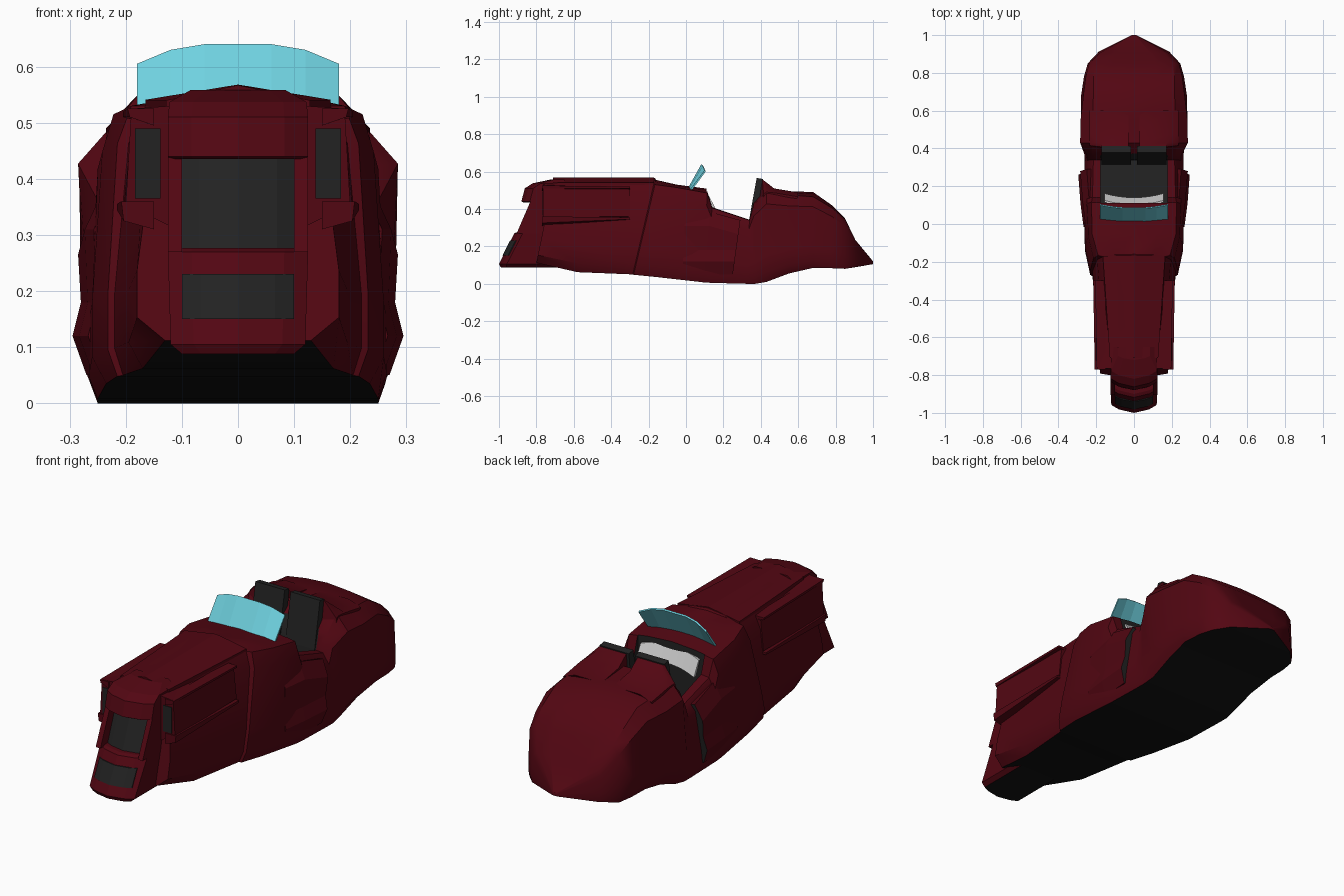
import bpy, bmesh

if "Cube" in bpy.data.objects:
    bpy.data.objects.remove(bpy.data.objects["Cube"])


def material(name, rgb):
    m = bpy.data.materials.new(name)
    m.diffuse_color = (*rgb, 1)
    m.use_nodes = True
    m.node_tree.nodes["Principled BSDF"].inputs["Base Color"].default_value = m.diffuse_color
    return m


RED = material("red_paint", (0.085, 0.002, 0.006))
BLACK = material("black_underside", (0.006, 0.006, 0.006))
DARK = material("dark_trim", (0.016, 0.016, 0.016))
GLASS = material("blue_glass", (0.16, 0.64, 0.74))
MATS = [RED, BLACK, DARK, GLASS]


def loft(name, rings, mat=0, strips=None, caps=None, smooth=0):
    """Skin closed rings; strips maps ring edge -> material, caps = end materials."""
    bm = bmesh.new()
    vs = [[bm.verts.new(p) for p in r] for r in rings]
    n = len(rings[0])
    for a, b in zip(vs, vs[1:]):
        for i in range(n):
            j = (i + 1) % n
            f = bm.faces.new((a[i], a[j], b[j], b[i]))
            f.material_index = (strips or {}).get(i, mat)
    for ring, m in zip((vs[0], vs[-1]), caps or (mat, mat)):
        bm.faces.new(ring).material_index = m
    bmesh.ops.recalc_face_normals(bm, faces=bm.faces)
    me = bpy.data.meshes.new(name)
    bm.to_mesh(me)
    bm.free()
    for m in MATS:
        me.materials.append(m)
    ob = bpy.data.objects.new(name, me)
    bpy.context.collection.objects.link(ob)
    if smooth:
        shade(ob, smooth)
    return ob


def shade(ob, angle):
    bpy.ops.object.select_all(action='DESELECT')
    ob.select_set(True)
    bpy.context.view_layer.objects.active = ob
    bpy.ops.object.shade_smooth_by_angle(angle=angle)


def body_ring(yb, yt, zb, zt, ws, zs, wu, wl, wb):
    """Symmetric cross-section, sheared from yb at the bottom to yt at the top."""
    h = zs - zb
    half = [(ws * 0.55, zt - (zt - zs) * 0.35), (ws, zs), (wu, zs - h * 0.14),
            (wl, zb + h * 0.3), (wl, zb + h * 0.1), (wb, zb)]
    pts = [(0, zt)] + half + [(-x, z) for x, z in reversed(half)]
    return [(x, yb + (yt - yb) * (z - zb) / (zt - zb), z) for x, z in pts]


# main body shell, black belly, stepped cowl and boat tail
sections = [
    (-0.80, -0.71, .112, .555, .125, .525, .15, .18, .13),
    (-0.58, -0.55, .062, .565, .135, .53, .165, .195, .17),
    (-0.285, -0.165, .05, .565, .165, .53, .195, .22, .205),
    (-0.28, -0.16, .048, .555, .19, .53, .215, .232, .215),
    (-0.15, -0.05, .035, .53, .222, .515, .242, .26, .235),
    (0.09, 0.115, .008, .508, .225, .485, .25, .265, .25),
    (0.13, 0.14, .005, .42, .22, .405, .25, .265, .25),
    (0.32, 0.34, 0, .35, .215, .34, .25, .262, .25),
    (0.37, 0.36, 0, .45, .22, .42, .25, .262, .25),
    (0.43, 0.43, .01, .505, .225, .495, .285, .272, .245),
    (0.55, 0.55, .055, .495, .22, .475, .283, .28, .25),
    (0.68, 0.68, .085, .49, .215, .465, .268, .28, .26),
    (0.78, 0.78, .083, .42, .215, .405, .255, .265, .255),
    (0.85, 0.85, .08, .35, .205, .345, .238, .245, .24),
    (0.915, 0.905, .09, .235, .16, .235, .18, .185, .18),
    (1.0, 1.0, .105, .12, .01, .118, .012, .012, .012),
]
body = loft("body_shell", [body_ring(*s) for s in sections], strips={6: 1})


def prism(name, profile, x0, x1, **kw):
    return loft(name, [[(x, y, z) for y, z in profile] for x in (x0, x1)], **kw)


# cockpit opening cut out of the shell
cutter = prism("cockpit_cutter", [(.11, .14), (.335, .12), (.34, .34), (.41, .60), (.11, .60)],
               -.178, .178, mat=2)
cutter.hide_render = True
cut = body.modifiers.new("cockpit", 'BOOLEAN')
cut.object, cut.operation, cut.solver = cutter, 'DIFFERENCE', 'EXACT'
bpy.context.view_layer.objects.active = body
bpy.ops.object.modifier_apply(modifier=cut.name)
bpy.data.objects.remove(cutter)
shade(body, 0.6)


def bowed(name, layers, back=-.65, **kw):
    """Stack of plan outlines with a bowed front: layers are (z, front_y, half_width)."""
    rings = []
    for z, y, w in layers:
        front = [(k * w, y + 2.9 * (k * w) ** 2, z) for k in (-1, -.66, 0, .66, 1)]
        rings.append(front + [(w, back, z), (-w, back, z)])
    return loft(name, rings, **kw)


# nose: lower bumper, recessed dark grille between rails, overhanging top lip
bowed("nose_bumper", [(.088, -.99, .10), (.105, -1.0, .12), (.27, -.918, .125),
                      (.277, -.90, .125)], caps=(1, 0))
bowed("lower_grille", [(.15, -.981, .10), (.23, -.941, .10)], mat=2)
bowed("upper_grille", [(.26, -.885, .105), (.45, -.812, .105)], mat=2)
bowed("nose_lip", [(.435, -.87, .122), (.44, -.88, .125), (.51, -.862, .125),
                   (.537, -.82, .122), (.558, -.72, .085)])

# raised hood centre panel
loft("hood_panel", [[(-w, y, .50), (-w, y, z - .027), (0, y, z), (w, y, z - .027), (w, y, .50)]
                    for y, w, z in ((-.71, .128, .567), (-.17, .165, .568))])

# windscreen
edge = [(-.18, .605), (-.12, .63), (-.06, .64), (.06, .64), (.12, .63), (.18, .605)]
rings = []
for x, z in edge:
    d = .6 * x * x
    rings.append([(x, .005 + d, .505), (x, .08 + d, z), (x, .086 + d, z - .005), (x, .014 + d, .503)])
loft("windscreen", rings, mat=3)

# curved pale dashboard, no colour needed
dash = []
for i in range(9):
    x = -.155 + .31 * i / 8
    y = .115 + .9 * x * x
    z = .485 - .8 * x * x
    dash.append([(x, y - .012, z), (x, y + .025, z - .07), (x, y + .01, z - .07), (x, y - .022, z)])
dashboard = loft("dashboard", dash)
dashboard.data.materials.clear()

for s, side in ((-1, "left"), (1, "right")):
    # grille side rail
    prism(side + "_grille_rail", [(-.905, .27), (-.832, .44), (-.65, .44), (-.65, .27)],
          s * .10, s * .125)
    # seat back and the fairing behind it
    prism(side + "_seat_back", [(.315, .14), (.338, .345), (.378, .566), (.412, .56), (.365, .14)],
          s * .016, s * .172, mat=2)
    fairing = [(.385, .40), (.408, .557), (.43, .542), (.47, .51), (.60, .488), (.55, .40)]
    low = [(.40, .40), (.415, .48), (.43, .49), (.48, .485), (.60, .465), (.55, .40)]
    loft(side + "_seat_fairing", [[(s * x, y, z) for y, z in p] for x, p in
                                  ((.03, fairing), (.172, fairing), (.235, low))], smooth=.7)
    # door plate with dark trailing edge
    outer = [(.27, .05), (.295, .12), (.28, .18), (.285, .31), (.25, .385)]
    plate = []
    for y0, shear, thin, drop in ((-.02, .05, .028, 0), (.10, .08, .012, 0), (.25, .14, 0, .045)):
        pts = [(x - thin, z - (drop if z > .2 else 0)) for x, z in outer] + [(.20, .33), (.20, .05)]
        plate.append([(s * x, y0 + shear * (z - .05), z) for x, z in pts])
    loft(side + "_door_plate", plate, caps=(0, 2))
    # lamp pod tapering back until flush with the hood side
    pod = [[(s * x, y, z) for x, z in p] for y, p in (
        (-.765, [(.12, .315), (.200, .355), (.190, .525), (.12, .53)]),
        (-.30, [(.12, .34), (.203, .36), (.188, .505), (.12, .51)]))]
    loft(side + "_lamp_pod", pod)
    prism(side + "_lamp_glass", [(-.768, .365), (-.768, .49), (-.74, .49), (-.74, .365)],
          s * .138, s * .184, mat=2)
    # slim side blades above and below the pod
    for tag, z0, z1 in (("lower", .31, .36), ("upper", .495, .525)):
        k = .208 if tag == "lower" else .197
        loft(f"{side}_{tag}_blade", [
            [(s * x, -.77, z) for x, z in ((.15, z0), (k - .004, z0 + .015), (k, z1), (.15, z1))],
            [(s * x, -.30, z) for x, z in ((.15, z1 - .02), (k + .008, z1 - .015),
                                           (k + .008, z1 - .005), (.15, z1 - .005))]])
